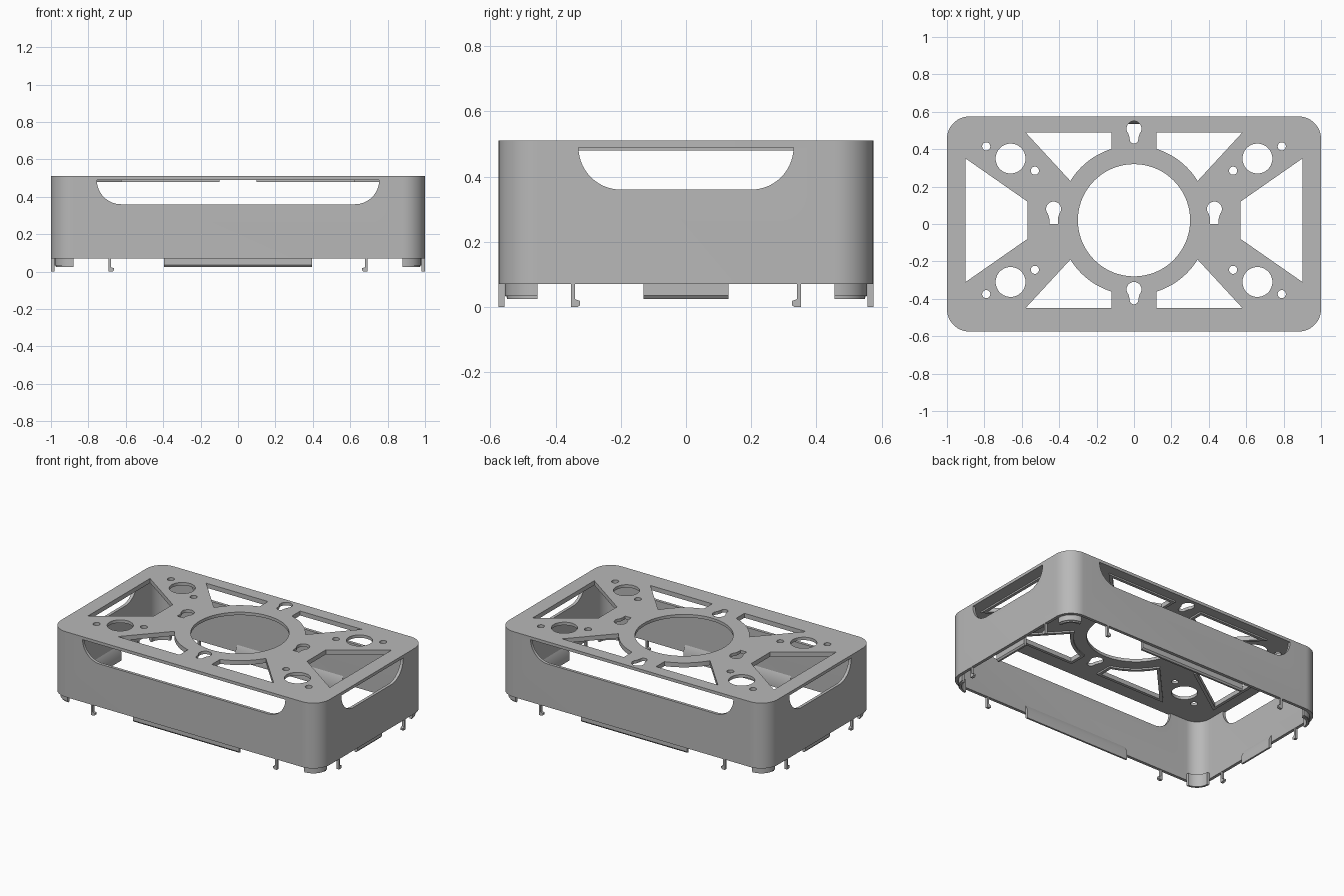
import bpy, bmesh
from math import sin, cos, pi, radians, atan2, asin, sqrt
from mathutils import Matrix, Vector

cube = bpy.data.objects.get("Cube")
if cube:
    bpy.data.objects.remove(cube, do_unlink=True)

grey = bpy.data.materials.new("plain grey")
grey.use_nodes = True
grey.diffuse_color = (0.48, 0.48, 0.48, 1)
grey.node_tree.nodes["Principled BSDF"].inputs["Base Color"].default_value = grey.diffuse_color

AXES = {  # where a profile's u, v and depth directions point
    "Z": Matrix(((1, 0, 0), (0, 1, 0), (0, 0, 1))),
    "Y": Matrix(((1, 0, 0), (0, 0, 1), (0, 1, 0))),
    "X": Matrix(((0, 0, 1), (1, 0, 0), (0, 1, 0))),
}


def extrude(name, loops, lo, hi, axis="Z"):
    """Solid from outline loops (inner loops become holes) between lo and hi."""
    curve = bpy.data.curves.new(name, "CURVE")
    curve.dimensions = "2D"
    curve.fill_mode = "BOTH"
    curve.extrude = (hi - lo) / 2
    for loop in loops:
        spline = curve.splines.new("POLY")
        spline.points.add(len(loop) - 1)
        for p, (u, v) in zip(spline.points, loop):
            p.co = (u, v, 0, 1)
        spline.use_cyclic_u = True
    temp = bpy.data.objects.new(name + " outline", curve)
    bpy.context.collection.objects.link(temp)
    bpy.context.view_layer.update()
    mesh = bpy.data.meshes.new_from_object(temp)
    bpy.data.objects.remove(temp, do_unlink=True)
    bm = bmesh.new()
    bm.from_mesh(mesh)
    bmesh.ops.translate(bm, vec=(0, 0, (lo + hi) / 2), verts=bm.verts)
    bmesh.ops.transform(bm, matrix=AXES[axis].to_4x4(), verts=bm.verts)
    bmesh.ops.remove_doubles(bm, verts=bm.verts, dist=0.0002)
    bmesh.ops.recalc_face_normals(bm, faces=bm.faces)
    bm.to_mesh(mesh)
    bm.free()
    mesh.materials.clear()
    mesh.materials.append(grey)
    mesh.shade_smooth()
    mesh.set_sharp_from_angle(angle=radians(30))
    mesh.name = name
    obj = bpy.data.objects.new(name, mesh)
    bpy.context.collection.objects.link(obj)
    return obj


def arc(cx, cy, r, a0, a1, n):
    return [(cx + r * cos(a0 + (a1 - a0) * i / n), cy + r * sin(a0 + (a1 - a0) * i / n))
            for i in range(n + 1)]


def circle(cx, cy, r, n=32):
    return arc(cx, cy, r, 0, 2 * pi * (n - 1) / n, n - 1)


def rounded(hx, hy, r):
    pts = []
    for k, (sx, sy) in enumerate(((1, 1), (-1, 1), (-1, -1), (1, -1))):
        pts += arc(sx * (hx - r), sy * (hy - r), r, k * pi / 2, (k + 1) * pi / 2, 14)
    return pts


def flip(loop, sx, sy):
    """Mirror a loop about x = 0 and about the opening centre line."""
    return [(sx * x, MID + sy * (y - MID)) for x, y in loop]


def grow(loop, d):
    """Mitred outward offset."""
    area = sum(a[0] * b[1] - b[0] * a[1] for a, b in zip(loop, loop[1:] + loop[:1]))
    s = 1 if area > 0 else -1
    out = []
    for i, p in enumerate(loop):
        p = Vector(p)
        e1 = (p - Vector(loop[i - 1])).normalized()
        e2 = (Vector(loop[(i + 1) % len(loop)]) - p).normalized()
        n1, n2 = Vector((e1.y, -e1.x)) * s, Vector((e2.y, -e2.x)) * s
        q = p + (n1 + n2) * d / max(0.25, 1 + n1.dot(n2))
        out.append((q.x, q.y))
    return out


def keyhole(cx, cy, round_end):
    r, w, drop = 0.04, 0.023, 0.08
    a = asin(0.03 / r)
    pts = arc(cx, cy, r, -pi / 2 + a, 1.5 * pi - a, 24) + [(cx - w, cy - 0.05)]
    if round_end:
        return pts + arc(cx, cy - drop + w, w, pi, 2 * pi, 10) + [(cx + w, cy - 0.05)]
    return pts + [(cx - w, cy - drop), (cx + w, cy - drop), (cx + w, cy - 0.05)]


HX, HY, CORNER, WALL = 1.0, 0.575, 0.12, 0.02
MID, BASE, UNDER, TOP = 0.02, 0.07, 0.49, 0.51

# Openings of the top plate
a0, a1 = atan2(0.21, 0.34), atan2(0.38, 0.12)
long_opening = [(0.12, 0.49), (0.58, 0.49)] + arc(0, MID, 0.4, a0, a1, 12)
end_opening = [(0.9, 0.35), (0.57, 0.12), (0.57, -0.08), (0.9, -0.31)]
openings = [flip(long_opening, sx, sy) for sx in (1, -1) for sy in (1, -1)]
openings += [flip(end_opening, sx, 1) for sx in (1, -1)]
holes = [circle(0, MID, 0.3, 72)]
for sx in (1, -1):
    for sy in (1, -1):
        for x, y, r in ((0.66, 0.33, 0.08), (0.53, 0.265, 0.022), (0.79, 0.395, 0.022)):
            holes.append(circle(sx * x, MID + sy * y, r, 36 if r > 0.05 else 18))
    holes.append(keyhole(sx * 0.43, 0.08, False))
holes += [keyhole(0, 0.51, True), keyhole(0, -0.35, True)]
outline = rounded(HX, HY, CORNER)
extrude("top_plate", [outline] + openings + holes, UNDER, TOP)

# Stiffening ribs under the plate
for i, loop in enumerate(openings):
    extrude(f"opening_rib_{i + 1}", [grow(loop, 0.02), loop], UNDER - 0.01, UNDER)

# Side walls with a window in each side
walls = extrude("side_walls", [outline, rounded(HX - WALL, HY - WALL, CORNER - WALL)], BASE, UNDER)


def window(half):
    r, low = 0.13, 0.36
    return ([(-half, UNDER + 0.02)] + arc(r - half, low + r, r, pi, 1.5 * pi, 14)
            + arc(half - r, low + r, r, 1.5 * pi, 2 * pi, 14) + [(half, UNDER + 0.02)])


for name, half, axis, reach in (("long", 0.755, "Y", 0.7), ("end", 0.33, "X", 1.1)):
    cutter = extrude(name + "_window_cutter", [window(half)], -reach, reach, axis)
    cutter.hide_render = True
    cutter.hide_viewport = True
    mod = walls.modifiers.new(name + " windows", "BOOLEAN")
    mod.operation = "DIFFERENCE"
    mod.solver = "EXACT"
    mod.object = cutter
bpy.context.view_layer.update()
cut_mesh = bpy.data.meshes.new_from_object(
    walls.evaluated_get(bpy.context.evaluated_depsgraph_get()))
walls.modifiers.clear()
walls.data = cut_mesh
cut_mesh.shade_smooth()
cut_mesh.set_sharp_from_angle(angle=radians(30))
for obj in [o for o in bpy.data.objects if o.name.endswith("_window_cutter")]:
    bpy.data.objects.remove(obj, do_unlink=True)


# Locating tabs, chamfered at the foot and sloped into the wall
def tab_profile(face, s):
    return [(s * u, z) for u, z in ((face, 0.12), (face, 0.035), (face - 0.008, 0.025),
                                    (face - 0.02, 0.025), (face - 0.02, 0.08))]


# Hooked clip: stem with a toe pointing to the middle of its side
def clip_profile(at, s):
    return [(s * u, z) for u, z in ((at, 0), (at, BASE), (at - 0.012, BASE), (at - 0.012, 0.024),
                                    (at - 0.028, 0.018), (at - 0.028, 0.005), (at - 0.02, 0))]


for s, end in ((1, "back"), (-1, "front")):
    extrude(end + "_tab", [tab_profile(HY - WALL, s)], -0.395, 0.395, "X")
    lo, hi = sorted((s * HY, s * (HY - 0.018)))
    for t, side in ((1, "left"), (-1, "right")):
        extrude(f"{end}_{side}_clip", [clip_profile(0.692, t)], lo, hi, "Y")
for s, side in ((1, "left"), (-1, "right")):
    extrude(side + "_tab", [tab_profile(HX - WALL, s)], -0.13, 0.13, "Y")
    lo, hi = sorted((s * HX, s * (HX - 0.018)))
    for t, end in ((1, "back"), (-1, "front")):
        extrude(f"{side}_{end}_clip", [clip_profile(0.353, t)], lo, hi, "X")

# Curved corner tabs inside the rounded corners
for k, (sx, sy) in enumerate(((1, 1), (-1, 1), (-1, -1), (1, -1))):
    cx, cy, a = sx * (HX - CORNER), sy * (HY - CORNER), k * pi / 2
    for part, r, z0, z1 in (("tab", 0.1, 0.033, 0.11), ("tab_foot", 0.094, 0.025, 0.033)):
        ring = arc(cx, cy, r, a, a + pi / 2, 14) + arc(cx, cy, 0.08, a + pi / 2, a, 14)
        extrude(f"corner_{part}_{k + 1}", [ring], z0, z1)
